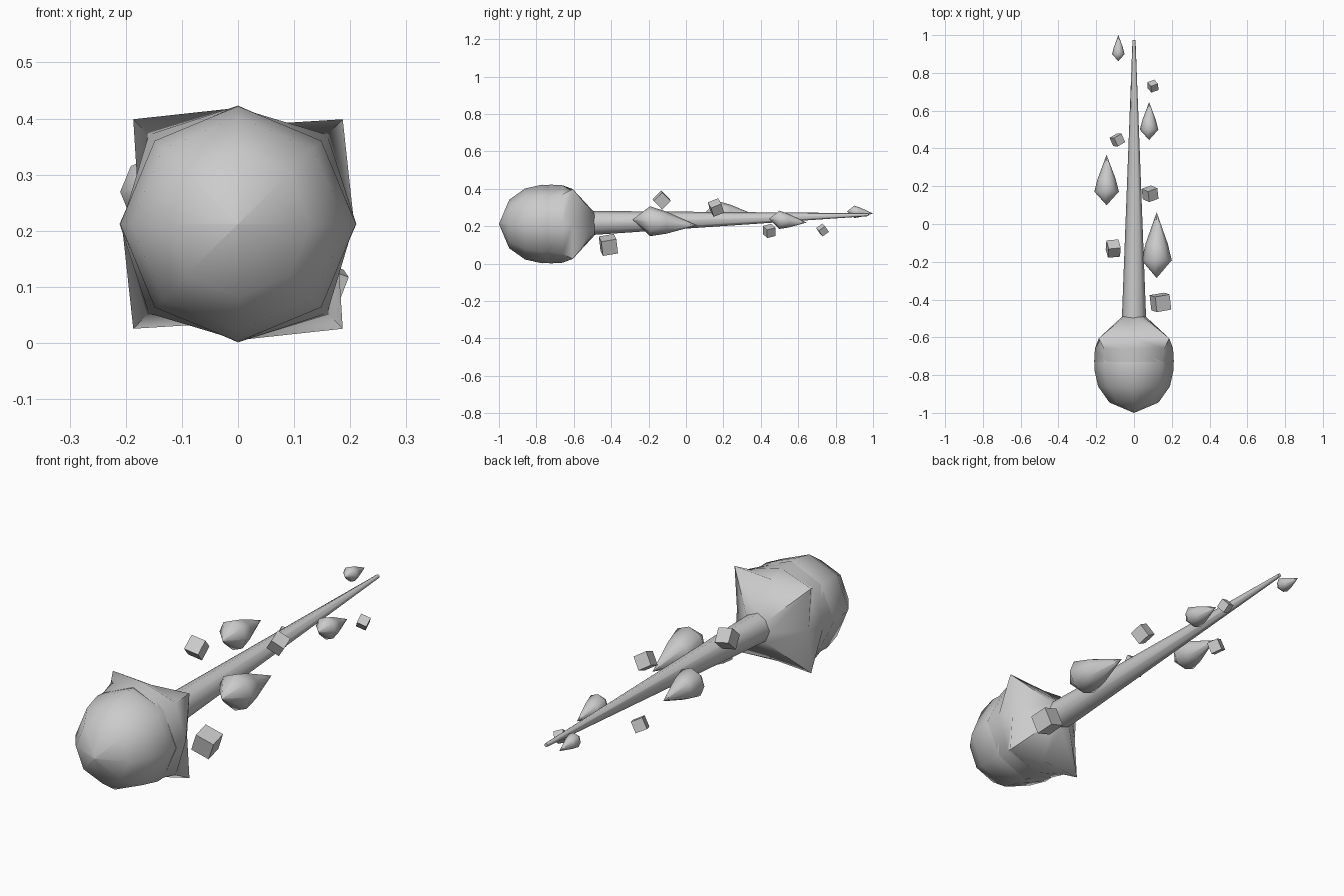
import bpy, bmesh, math
from mathutils import Vector, Euler

default = bpy.data.objects.get("Cube")
if default:
    bpy.data.objects.remove(default)

grey = bpy.data.materials.new("stone_grey")
grey.use_nodes = True
colour = (0.6, 0.6, 0.6, 1)
grey.diffuse_color = colour
grey.node_tree.nodes["Principled BSDF"].inputs["Base Color"].default_value = colour


def finish(bm, name, angle):
    """Turn a bmesh into a shaded object."""
    bmesh.ops.remove_doubles(bm, verts=bm.verts, dist=0.0001)
    bmesh.ops.recalc_face_normals(bm, faces=bm.faces)
    mesh = bpy.data.meshes.new(name)
    bm.to_mesh(mesh)
    bm.free()
    mesh.materials.append(grey)
    obj = bpy.data.objects.new(name, mesh)
    bpy.context.collection.objects.link(obj)
    bpy.ops.object.select_all(action="DESELECT")
    obj.select_set(True)
    bpy.context.view_layer.objects.active = obj
    if angle:
        bpy.ops.object.shade_smooth_by_angle(angle=math.radians(angle))
    return obj


def loft(name, rings, sides, angle):
    """Skin rings along y: (x, y, z, radius on axes, radius on diagonals)."""
    bm = bmesh.new()
    loops = []
    for x, y, z, straight, diagonal in rings:
        loop = []
        for i in range(sides):
            a = math.tau * i / sides
            r = diagonal if i % 2 else straight
            loop.append(bm.verts.new((x + r * math.cos(a), y, z + r * math.sin(a))))
        loops.append(loop)
    for p, q in zip(loops, loops[1:]):
        for i in range(sides):
            j = (i + 1) % sides
            bm.faces.new((p[i], p[j], q[j], q[i]))
    bm.faces.new(loops[0])
    bm.faces.new(loops[-1])
    bmesh.ops.dissolve_degenerate(bm, edges=bm.edges, dist=0.0001)
    return finish(bm, name, angle)


# Round head
MID = 0.212
head = [(-1, 0.001), (-0.945, 0.13), (-0.86, 0.19), (-0.77, 0.21),
        (-0.69, 0.207), (-0.62, 0.17), (-0.56, 0.1)]
loft("head", [(0, y, MID, r, r) for y, r in head], 8, 60)

# Flared collar with four swept corner spikes
collar = [(-0.73, 0.211, 0.208), (-0.66, 0.207, 0.225),
          (-0.605, 0.175, 0.264), (-0.49, 0.062, 0.068)]
loft("spiked_collar", [(0, y, MID, s, d) for y, s, d in collar], 8, 50)

# Tapering tail shaft, rising slightly to the tip
loft("tail_shaft", [(0, -0.52, 0.217, 0.065, 0.065),
                    (0, 0.975, 0.262, 0.008, 0.008)], 8, 50)

# Drop-shaped shards: x, front y, z, length, radius, tail drop
shards = [(0.12, -0.285, 0.235, 0.345, 0.08, 0.03),
          (-0.145, 0.1, 0.272, 0.265, 0.065, 0.01),
          (0.08, 0.445, 0.24, 0.2, 0.049, 0.02),
          (-0.083, 0.862, 0.28, 0.138, 0.033, 0.012)]
for n, (x, y, z, length, r, drop) in enumerate(shards):
    shape = [(0, 0.01), (0.27, 1), (0.52, 0.74), (1, 0.01)]
    loft(f"shard_{n + 1}", [(x, y + t * length, z - t * drop, k * r, k * r)
                            for t, k in shape], 8, 60)

# Loose tumbling cubes: centre, size, rotation in degrees
chunks = [((0.14, -0.415, 0.1), 0.082, (10, 20, 10)),
          ((-0.11, -0.13, 0.34), 0.065, (45, 10, 5)),
          ((0.085, 0.16, 0.3), 0.06, (25, 30, 20)),
          ((-0.088, 0.445, 0.175), 0.05, (15, 25, 30)),
          ((0.1, 0.73, 0.18), 0.042, (40, 20, 20))]
for n, (centre, size, turn) in enumerate(chunks):
    bm = bmesh.new()
    bmesh.ops.create_cube(bm, size=size)
    rot = Euler([math.radians(a) for a in turn]).to_matrix()
    for v in bm.verts:
        v.co = rot @ v.co + Vector(centre)
    finish(bm, f"chunk_{n + 1}", 0)
